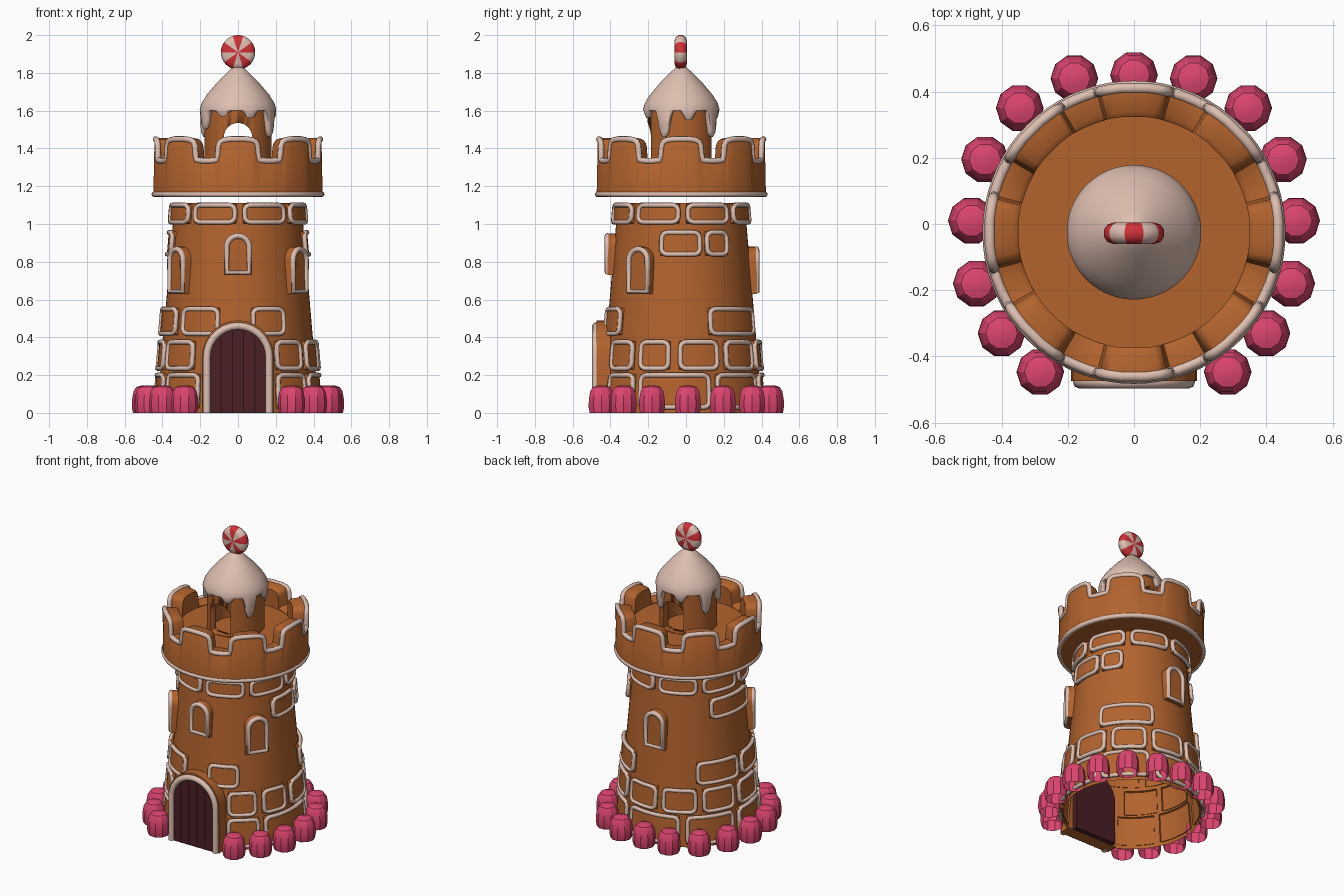
import bpy, bmesh, math
from math import sin, cos, pi, radians, exp
from mathutils import Matrix

if "Cube" in bpy.data.objects:
    bpy.data.objects.remove(bpy.data.objects["Cube"])

CY = -0.025  # tower axis offset in y


def material(name, rgb):
    m = bpy.data.materials.new(name)
    m.use_nodes = True
    m.diffuse_color = (*rgb, 1)
    m.node_tree.nodes["Principled BSDF"].inputs["Base Color"].default_value = (*rgb, 1)
    return m


BROWN = material("gingerbread", (0.45, 0.125, 0.027))
ICING = material("icing", (0.73, 0.52, 0.44))
PINK = material("gumdrop_pink", (0.72, 0.06, 0.16))
DARK = material("dark_chocolate", (0.07, 0.014, 0.018))
GROOVE = material("door_groove", (0.025, 0.005, 0.007))
RED = material("candy_red", (0.64, 0.03, 0.04))


def finish(name, bm, mats, loc=(0, CY, 0), angle=40):
    bmesh.ops.remove_doubles(bm, verts=bm.verts, dist=1e-5)
    bmesh.ops.recalc_face_normals(bm, faces=bm.faces)
    me = bpy.data.meshes.new(name)
    bm.to_mesh(me)
    bm.free()
    ob = bpy.data.objects.new(name, me)
    bpy.context.collection.objects.link(ob)
    ob.location = loc
    for m in mats:
        me.materials.append(m)
    smooth(ob, angle)
    return ob


def activate(ob):
    bpy.ops.object.select_all(action='DESELECT')
    ob.select_set(True)
    bpy.context.view_layer.objects.active = ob


def smooth(ob, angle):
    activate(ob)
    bpy.ops.object.shade_smooth_by_angle(angle=radians(angle))


def skin(bm, rows, wrap):
    """Quads between rows of points."""
    vs = [[bm.verts.new(p) for p in r] for r in rows]
    pairs = list(zip(vs, vs[1:])) + ([(vs[-1], vs[0])] if wrap else [])
    for a, b in pairs:
        for k in range(len(a) - 1):
            bm.faces.new((a[k], b[k], b[k + 1], a[k + 1]))


def polar(a, r, z):
    return (r * cos(radians(a)), r * sin(radians(a)), z)


def lathe(profile, segs):
    bm = bmesh.new()
    skin(bm, [[polar(360 * i / segs, r, z) for r, z in profile] for i in range(segs)], True)
    return bm


def tubes(name, paths, radius, loc=(0, CY, 0)):
    """Icing piped along (points, closed) paths."""
    cu = bpy.data.curves.new(name, 'CURVE')
    cu.dimensions = '3D'
    cu.bevel_depth = radius
    cu.bevel_resolution = 2
    cu.use_fill_caps = True
    for pts, closed in paths:
        s = cu.splines.new('POLY')
        s.points.add(len(pts) - 1)
        for p, q in zip(s.points, pts):
            p.co = (*q, 1)
        s.use_cyclic_u = closed
    cu.materials.append(ICING)
    ob = bpy.data.objects.new(name, cu)
    bpy.context.collection.objects.link(ob)
    ob.location = loc
    activate(ob)
    bpy.ops.object.convert(target='MESH')
    smooth(bpy.context.object, 60)


def wall(z):
    return 0.43 - 0.085 * z


# Tower body, open underneath
body = lathe([(wall(0), 0), (wall(0.5), 0.5), (wall(1.11), 1.11), (0, 1.11)], 64)
finish("tower_body", body, [BROWN])

# Brick courses: bottom, top, and start/end angles around the tower
courses = [
    (1.0, 1.11, [(-86 + 45 * k, -46 + 45 * k) for k in range(8)]),
    (0.83, 0.965, [(-18, 17), (20, 42), (146, 200)]),
    (0.41, 0.56, [(-137, -104), (-80, -52), (21, 70), (132, 174), (178, 217)]),
    (0.225, 0.385, [(-62, -37), (-32, -8), (-2, 28)]
     + [(33 + 34.7 * k, 63 + 34.7 * k) for k in range(6)]),
    (0.02, 0.21, [(-62, -35), (-31, 21), (25, 65), (70, 118), (123, 165), (170, 205), (210, 242)]),
]
bricks, piping = bmesh.new(), []
for z0, z1, spans in courses:
    for a0, a1 in spans:
        n = max(4, int((a1 - a0) / 5))
        angles = [a0, a0 + 1] + [a0 + (a1 - a0) * i / n for i in range(1, n)] + [a1 - 1, a1]
        heights = [z0, z0 + 0.01, z1 - 0.01, z1]
        skin(bricks, [[polar(a, wall(z) + (0.018 if 0 < i < len(angles) - 1 and 0 < j < 3 else -0.01), z)
                       for j, z in enumerate(heights)] for i, a in enumerate(angles)], False)
        # rounded rectangle wrapped on the wall
        r = wall((z0 + z1) / 2)
        half, tall, c = radians(a1 - a0) * r / 2 - 0.01, (z1 - z0) / 2 - 0.01, 0.03
        loop = []
        for q, (sx, sz) in enumerate([(1, 1), (-1, 1), (-1, -1), (1, -1)]):
            for k in range(5):
                t = (q + k / 4) * pi / 2
                loop.append((sx * (half - c) + c * cos(t), sz * (tall - c) + c * sin(t)))
        pts = []
        for i, (u, v) in enumerate(loop):
            u2, v2 = loop[(i + 1) % len(loop)]
            steps = max(1, int(abs(u2 - u) / 0.03))
            for k in range(steps):
                uu, z = u + (u2 - u) * k / steps, (z0 + z1) / 2 + v + (v2 - v) * k / steps
                pts.append(polar((a0 + a1) / 2 + math.degrees(uu / r), wall(z) + 0.016, z))
        piping.append((pts, True))
finish("bricks", bricks, [BROWN], angle=30)
tubes("brick_icing", piping, 0.013)


def arch(half, z0, z1, n=14):
    return ([(half, z0)] + [(half * cos(pi * i / n), z1 - half + half * sin(pi * i / n))
                            for i in range(n + 1)] + [(-half, z0)])


def arch_block(name, outline, near, far, azimuth, mat):
    """Arched slab facing outward at the given angle, between two radii."""
    bm = bmesh.new()
    f = bm.faces.new([bm.verts.new((near, u, z)) for u, z in outline])
    ext = bmesh.ops.extrude_face_region(bm, geom=[f])["geom"]
    bmesh.ops.translate(bm, vec=(far - near, 0, 0), verts=[g for g in ext if isinstance(g, bmesh.types.BMVert)])
    bmesh.ops.rotate(bm, cent=(0, 0, 0), matrix=Matrix.Rotation(radians(azimuth), 3, 'Z'), verts=bm.verts)
    return finish(name, bm, [mat])


def arch_path(half, z0, z1, r, azimuth):
    m = Matrix.Rotation(radians(azimuth), 3, 'Z')
    return [tuple(m @ Matrix.Translation((r, u, z)).translation) for u, z in arch(half, z0, z1)]


# Blind windows
frames = []
for i, (az, z0, z1) in enumerate([(-90, 0.73, 0.95), (-35, 0.63, 0.88), (-145, 0.63, 0.88), (93, 0.63, 0.88)]):
    r = wall((z0 + z1) / 2) + 0.032
    arch_block(f"window_{i + 1}", arch(0.073, z0, z1), r - 0.06, r, az, BROWN)
    frames.append((arch_path(0.06, z0 + 0.013, z1 - 0.013, r, az), True))
tubes("window_icing", frames, 0.015)

# Door with surround, planks and piped arch
arch_block("door_surround", arch(0.19, 0, 0.49), 0.375, 0.45, -90, BROWN)
arch_block("door", arch(0.155, 0, 0.445), 0.34, 0.455, -90, DARK)
for k in range(4):
    x = -0.09 + 0.06 * k
    top = 0.29 + math.sqrt(0.145 ** 2 - x * x)
    arch_block(f"door_groove_{k + 1}", [(x - 0.003, 0), (x + 0.003, 0), (x + 0.003, top), (x - 0.003, top)],
               0.45, 0.457, -90, GROOVE)
tubes("door_icing", [(arch_path(0.165, 0, 0.46, 0.452, -90), False)], 0.02)

# Battlement crown: eight rounded merlons
step = [(14.8, 1.345), (14.2, 1.37), (13.6, 1.42), (12.5, 1.44), (10, 1.45), (5, 1.455)]
rim = [(-20, 1.34), (-17, 1.342)] + [(-a, z) for a, z in step] + step[::-1] + [(17, 1.342), (20, 1.34)]
rim = [(45 * k + a, z) for k in range(8) for a, z in rim]
crown = bmesh.new()
skin(crown, [[polar(a, r, z) for r, z in [(0, 1.145), (0.45, 1.145), (0.444, h - 0.02), (0.432, h),
              (0.365, h), (0.35, h - 0.012), (0.35, 1.325), (0, 1.325)]] for a, h in rim], True)
finish("battlement_crown", crown, [BROWN])
tubes("battlement_icing", [([polar(a, 0.437, z - 0.006) for a, z in rim], True)], 0.016)
tubes("crown_base_icing", [([polar(5 * i, 0.443, 1.157) for i in range(72)], True)], 0.015)

# Turret with an arched passage from front to back
turret = finish("turret", lathe([(0.178, 1.32), (0.178, 1.64), (0.13, 1.64), (0.13, 1.32), (0.178, 1.32)], 40), [BROWN])
cutter = arch_block("passage_cutter", arch(0.075, 1.33, 1.535), -0.4, 0.4, -90, BROWN)
cutter.hide_render = True
cut = turret.modifiers.new("passage", 'BOOLEAN')
cut.object = cutter
cut.solver = 'EXACT'
activate(turret)
bpy.ops.object.modifier_apply(modifier="passage")
bpy.data.objects.remove(cutter)

# Icing roof with drips: angle, lowest point, width
drips = [(-28, 1.46, 11), (12, 1.55, 10), (58, 1.46, 11), (110, 1.55, 11),
         (160, 1.46, 11), (203, 1.5, 13), (245, 1.57, 10), (290, 1.56, 10)]


def drip_edge(a):
    z = 1.6
    for c, low, w in drips:
        d = (a - c + 180) % 360 - 180
        z -= (1.6 - low) * exp(-(d / w) ** 4)
    return z


roof = bmesh.new()
rows = []
for i in range(120):
    a = 3 * i
    e = drip_edge(a)
    rows.append([polar(a, r, z) for r, z in [
        (0, 1.84), (0.03, 1.828), (0.06, 1.8), (0.11, 1.75), (0.165, 1.685), (0.193, 1.64), (0.203, 1.605),
        (0.202, min(1.6, e + 0.02)), (0.192, e), (0.176, e + 0.006), (0.17, 1.63), (0, 1.66)]])
skin(roof, rows, True)
finish("icing_roof", roof, [ICING], angle=60)

# Peppermint disc standing on the roof tip
mint = lathe([(0, 0.033), (0.06, 0.033), (0.08, 0.026), (0.091, 0.01), (0.091, -0.01),
              (0.08, -0.026), (0.06, -0.033), (0, -0.033)], 40)
bmesh.ops.rotate(mint, cent=(0, 0, 0), matrix=Matrix.Rotation(pi / 2, 3, 'X'), verts=mint.verts)
for f in mint.faces:
    c = f.calc_center_median()
    f.material_index = int((math.degrees(math.atan2(c.z, c.x)) - 72) % 72 < 36)
finish("peppermint", mint, [ICING, RED], loc=(0, CY - 0.003, 1.909))

# Gumdrop hedge around the base, hollow underneath
spots = [(0.18, 0.44), (0.345, 0.35), (0.45, 0.195), (0.49, 0.01), (0.475, -0.18), (0.4, -0.33), (0.283, -0.447)]
for i, (x, y) in enumerate([(0, 0.45)] + spots + [(-x, y) for x, y in spots]):
    drop = lathe([(0.066, 0), (0.072, 0.03), (0.071, 0.07), (0.063, 0.115), (0.048, 0.137), (0.022, 0.145), (0, 0.146)], 10)
    finish(f"gumdrop_{i + 1}", drop, [PINK], loc=(x, y, 0), angle=30)
